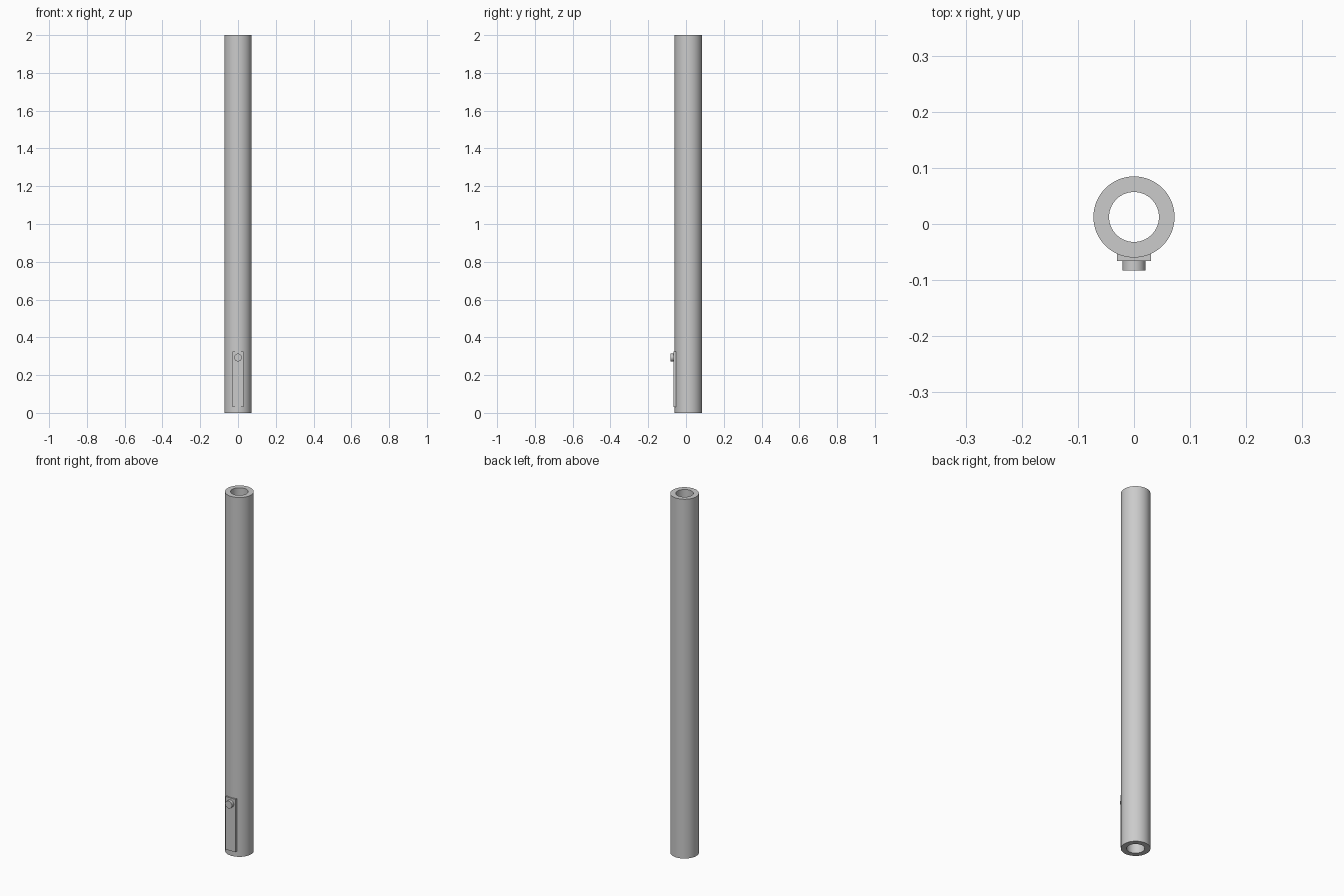
import bpy, bmesh, math
from mathutils import Matrix, Vector

cube = bpy.data.objects.get("Cube")
if cube:
    bpy.data.objects.remove(cube, do_unlink=True)

# Single grey finish
grey = bpy.data.materials.new("plain_grey")
grey.use_nodes = True
colour = (0.6, 0.6, 0.6, 1)
grey.diffuse_color = colour
grey.node_tree.nodes["Principled BSDF"].inputs["Base Color"].default_value = colour

AXIS_Y = 0.0125
SIDES = 64


def add_object(name, bm, smooth=True):
    bmesh.ops.recalc_face_normals(bm, faces=bm.faces)
    mesh = bpy.data.meshes.new(name)
    bm.to_mesh(mesh)
    bm.free()
    mesh.materials.append(grey)
    obj = bpy.data.objects.new(name, mesh)
    bpy.context.collection.objects.link(obj)
    if smooth:
        bpy.ops.object.select_all(action="DESELECT")
        obj.select_set(True)
        bpy.context.view_layer.objects.active = obj
        bpy.ops.object.shade_smooth_by_angle(angle=math.radians(30))
    return obj


# Hollow tube: a closed wall profile spun about the tube axis
bm = bmesh.new()
wall = [(0.0445, 0), (0.0723, 0), (0.0723, 2), (0.0445, 2)]
verts = [bm.verts.new((r, AXIS_Y, z)) for r, z in wall]
edges = [bm.edges.new((verts[i], verts[(i + 1) % 4])) for i in range(4)]
bmesh.ops.spin(bm, geom=verts + edges, cent=(0, AXIS_Y, 0), axis=(0, 0, 1),
               angle=math.tau, steps=SIDES, use_duplicate=False)
bmesh.ops.remove_doubles(bm, verts=bm.verts, dist=0.0001)
add_object("tube", bm)

# Flat switch plate, sunk into the front of the tube
bm = bmesh.new()
bmesh.ops.create_cube(bm, size=1)
bmesh.ops.scale(bm, vec=(0.06, 0.018, 0.294), verts=bm.verts)
bmesh.ops.translate(bm, vec=(0, -0.057, 0.177), verts=bm.verts)
add_object("switch_plate", bm, smooth=False)

# Round button near the top of the plate
bm = bmesh.new()
place = Matrix.Translation(Vector((0, -0.073, 0.293))) @ Matrix.Rotation(math.pi / 2, 4, "X")
bmesh.ops.create_cone(bm, cap_ends=True, segments=32, radius1=0.0205,
                      radius2=0.0205, depth=0.02, matrix=place)
add_object("button", bm)
